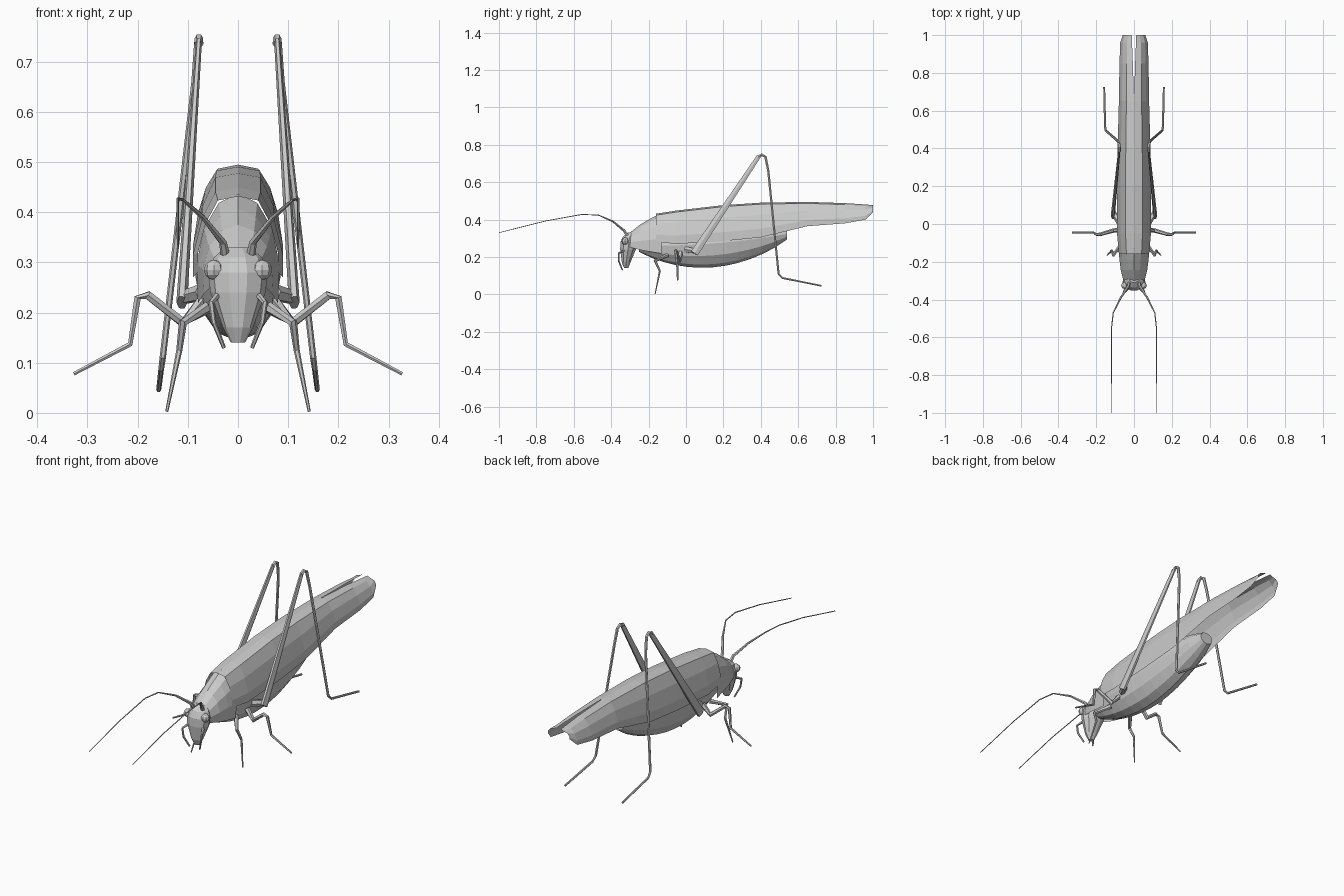
import bpy
import bmesh
import math
from mathutils import Vector

if "Cube" in bpy.data.objects:
    bpy.data.objects.remove(bpy.data.objects["Cube"], do_unlink=True)

SIDEWAYS = Vector((1, 0, 0))
BACKWARD = Vector((0, 1, 0))
UPWARD = Vector((0, 0, 1))

# One plain grey for the whole insect
GREY = (0.6, 0.6, 0.6, 1)
grey = bpy.data.materials.new("plain grey")
grey.use_nodes = True
grey.diffuse_color = GREY
grey.node_tree.nodes["Principled BSDF"].inputs["Base Color"].default_value = GREY


def mix(start, end, fraction):
    """Blend linearly between two values."""
    return start + (end - start) * fraction


def steps(count):
    """Evenly spaced fractions from nought to one."""
    return [i / (count - 1) for i in range(count)]


def loft(name, rings, closed=True, mirror=False):
    """Skin a list of point rings; closed rings get end caps."""
    bm = bmesh.new()
    rows = [[bm.verts.new(point) for point in ring] for ring in rings]
    count = len(rows[0])
    for row, following in zip(rows, rows[1:]):
        for i in range(count if closed else count - 1):
            j = (i + 1) % count
            bm.faces.new((row[i], row[j], following[j], following[i]))
    if closed:
        bm.faces.new(rows[0])
        bm.faces.new(rows[-1])
    bmesh.ops.recalc_face_normals(bm, faces=bm.faces)
    mesh = bpy.data.meshes.new(name)
    bm.to_mesh(mesh)
    bm.free()
    mesh.materials.append(grey)
    part = bpy.data.objects.new(name, mesh)
    bpy.context.collection.objects.link(part)
    if mirror:
        modifier = part.modifiers.new("both sides", "MIRROR")
        modifier.use_mirror_merge = False


def ellipse(centre, across, along, sides):
    """Ring of points around a centre, spanned by two half-axis vectors."""
    angles = [math.tau * i / sides for i in range(sides)]
    return [centre + across * math.cos(angle) + along * math.sin(angle) for angle in angles]


def limb(name, path, thick, thin, side=SIDEWAYS, depth=1):
    """Mirrored pair of tubes tapering along a path; depth flattens them."""
    points = [Vector(point) for point in path]
    rings = []
    for i, fraction in enumerate(steps(len(points))):
        before = points[max(i - 1, 0)]
        after = points[min(i + 1, len(points) - 1)]
        tangent = (after - before).normalized()
        across = (side - tangent * side.dot(tangent)).normalized()
        along = tangent.cross(across) * depth
        radius = mix(thick, thin, fraction)
        rings.append(ellipse(points[i], across * radius, along * radius, sides=6))
    loft(name, rings, mirror=True)


# Abdomen and chest: a spindle with a deeper belly, rising towards the tail
abdomen = []
for fraction in steps(13):
    y = mix(-0.25, 0.54, fraction)
    swell = math.sin(math.pi * mix(0.05, 0.96, fraction)) ** 0.7
    bottom = mix(0.27, 0.33, fraction) - 0.155 * swell
    top = mix(0.27, 0.33, fraction) + 0.1 * swell
    centre = Vector((0, y, (bottom + top) / 2))
    abdomen.append(ellipse(centre, SIDEWAYS * 0.085 * swell ** 0.6,
                           UPWARD * (top - bottom) / 2, sides=12))
loft("abdomen", abdomen)

# Neck shield: an open saddle widening back over the chest
shield = []
for fraction in steps(4):
    y = mix(-0.3, -0.13, fraction)
    top = mix(0.33, 0.437, fraction ** 0.8)
    width = mix(0.057, 0.084, fraction ** 0.6)
    angles = [math.pi * mix(-0.1, 1.1, part) for part in steps(9)]
    shield.append([(width * math.cos(angle), y, mix(0.27, top, math.sin(angle)))
                   for angle in angles])
loft("neck_shield", shield, closed=False)

# Folded wings: flat along the back, sloping down each flank, parted at the tip
wing = []
for y, bottom, width in [
    (-0.16, 0.28, 0.08),
    (-0.05, 0.27, 0.09),
    (0.2, 0.285, 0.09),
    (0.4, 0.305, 0.087),
    (0.65, 0.365, 0.08),
    (0.85, 0.38, 0.077),
    (0.96, 0.4, 0.073),
    (1, 0.44, 0.06),
]:
    top = 0.495 - 0.11 * (y - 0.6) ** 2
    inner = max(0, y - 0.7) * 0.04
    ridge = width / 2
    wing.append([
        (inner, y, top),
        (ridge, y, top - 0.008),
        (mix(ridge, width, 0.6), y, mix(top, bottom, 0.35)),
        (width, y, mix(top, bottom, 0.75)),
        (width, y, bottom),
    ])
loft("folded_wing", wing, closed=False, mirror=True)

# Head: a wedge narrowing down to the mouth
head = []
for z, y, width in [
    (0.33, -0.29, 0.025),
    (0.31, -0.3, 0.048),
    (0.28, -0.305, 0.06),
    (0.24, -0.31, 0.055),
    (0.17, -0.32, 0.03),
    (0.14, -0.32, 0.014),
]:
    head.append(ellipse(Vector((0, y, z)), SIDEWAYS * width, BACKWARD * width * 0.8, sides=10))
loft("head", head)

# Eyes: small faceted balls
for side, name in ((1, "left_eye"), (-1, "right_eye")):
    bpy.ops.mesh.primitive_uv_sphere_add(segments=8, ring_count=6, radius=0.02,
                                         location=(side * 0.048, -0.325, 0.285))
    eye = bpy.context.object
    eye.name = name
    eye.data.materials.append(grey)

# Feelers: a thick stalk, then a thread sweeping far forward
limb("antenna_stalk", [
    (0.025, -0.31, 0.31),
    (0.03, -0.33, 0.34),
    (0.07, -0.39, 0.39),
    (0.11, -0.47, 0.425),
], thick=0.01, thin=0.003)
limb("antenna_thread", [
    (0.11, -0.47, 0.425),
    (0.12, -0.56, 0.427),
    (0.12, -0.75, 0.393),
    (0.12, -1, 0.33),
], thick=0.003, thin=0.002)

# Mouth feelers
limb("palp", [
    (0.04, -0.33, 0.235),
    (0.054, -0.36, 0.22),
    (0.048, -0.36, 0.18),
    (0.028, -0.34, 0.13),
], thick=0.007, thin=0.004)

# Front legs
limb("front_leg", [
    (0.06, -0.1, 0.21),
    (0.11, -0.165, 0.18),
    (0.117, -0.14, 0.125),
    (0.142, -0.165, 0.003),
], thick=0.012, thin=0.003)

# Middle legs, reaching out sideways
limb("middle_leg", [
    (0.07, -0.03, 0.225),
    (0.11, -0.035, 0.18),
    (0.18, -0.055, 0.235),
    (0.2, -0.055, 0.23),
    (0.215, -0.045, 0.137),
    (0.327, -0.045, 0.078),
], thick=0.013, thin=0.004, side=BACKWARD)

# Hind legs: hip, broad thigh up to a high knee, long shin and foot
limb("hind_hip", [(0.07, 0, 0.24), (0.11, 0.06, 0.23)], thick=0.018, thin=0.014)
limb("hind_thigh", [(0.112, 0.045, 0.22), (0.078, 0.39, 0.74)],
     thick=0.011, thin=0.006, depth=2.2)
limb("hind_shin", [
    (0.078, 0.385, 0.735),
    (0.078, 0.405, 0.747),
    (0.08, 0.425, 0.735),
    (0.086, 0.44, 0.66),
    (0.15, 0.495, 0.11),
    (0.153, 0.515, 0.088),
    (0.158, 0.725, 0.046),
], thick=0.009, thin=0.005)
